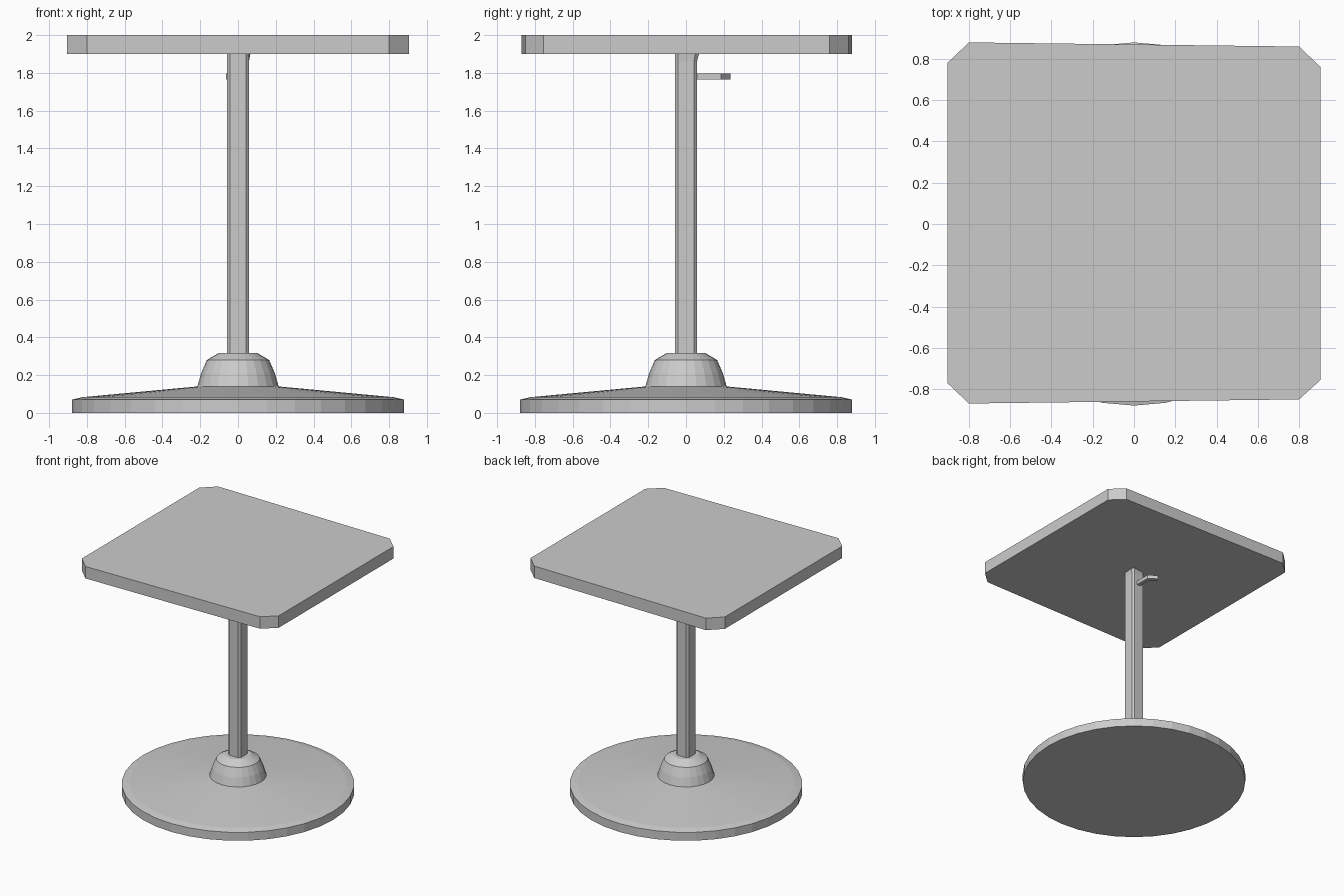
import bpy, bmesh, math

if "Cube" in bpy.data.objects:
    bpy.data.objects.remove(bpy.data.objects["Cube"])

def make_object(name, bm):
    bmesh.ops.recalc_face_normals(bm, faces=bm.faces)
    mesh = bpy.data.meshes.new(name)
    bm.to_mesh(mesh)
    bm.free()
    obj = bpy.data.objects.new(name, mesh)
    bpy.context.collection.objects.link(obj)
    return obj

def loft(name, rings):
    """Skin a stack of equal-length point rings and cap both ends."""
    bm = bmesh.new()
    loops = [[bm.verts.new(p) for p in ring] for ring in rings]
    n = len(loops[0])
    for a, b in zip(loops, loops[1:]):
        for i in range(n):
            j = (i + 1) % n
            bm.faces.new((a[i], a[j], b[j], b[i]))
    bm.faces.new(loops[0][::-1])
    bm.faces.new(loops[-1])
    return make_object(name, bm)

def circle(r, z, n):
    return [(r * math.cos(math.tau * i / n), r * math.sin(math.tau * i / n), z)
            for i in range(n)]

# Round foot plate with a shallow cone on top
loft("base_plate", [circle(r, z, 36) for r, z in
                    [(0.88, 0), (0.88, 0.07), (0.825, 0.083), (0.215, 0.14)]])

# Domed collar around the foot of the column
loft("base_collar", [circle(r, z, 24) for r, z in
                     [(0.216, 0.138), (0.195, 0.21), (0.165, 0.28), (0.10, 0.318)]])

# Chamfered square column, slightly flared at one top corner
a, c = 0.058, 0.042
section = [(a, -c), (a, c), (c, a), (-c, a), (-a, c), (-a, -c), (-c, -a), (c, -a)]
column = [[(x, y, z) for x, y in section] for z in (0.30, 1.86, 1.905)]
column[2][1] = (a + 0.008, c + 0.008, 1.905)
column[2][2] = (c + 0.012, a + 0.012, 1.905)
loft("column", column)

# Slightly skewed square top with clipped corners
outline = [(-0.80, -0.87), (0.80, -0.85), (0.905, -0.755), (0.905, 0.76),
           (0.80, 0.86), (-0.80, 0.88), (-0.905, 0.78), (-0.905, -0.77)]
loft("table_top", [[(x, y, z) for x, y in outline] for z in (1.90, 2.0)])

# Bent release lever on the back of the column
lever = [(0.018, 0.05), (0.018, 0.185), (-0.052, 0.235),
         (-0.064, 0.205), (-0.015, 0.165), (-0.015, 0.05)]
loft("lever", [[(x, y, z) for x, y in lever] for z in (1.766, 1.797)])
